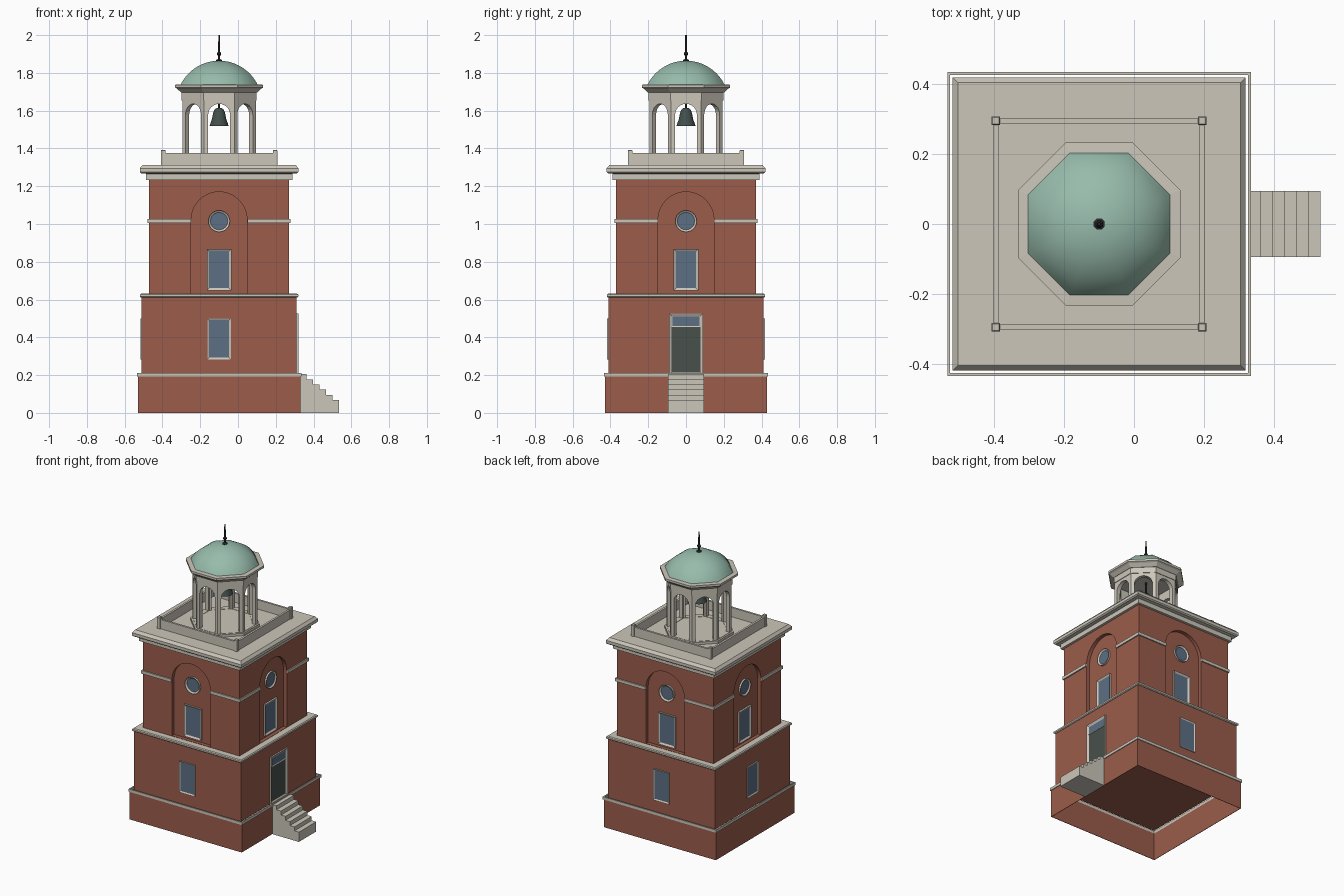
import bpy, bmesh, math
from mathutils import Matrix

if "Cube" in bpy.data.objects:
    bpy.data.objects.remove(bpy.data.objects["Cube"], do_unlink=True)

CX = -0.1  # tower axis


def material(name, rgb):
    m = bpy.data.materials.new(name)
    m.use_nodes = True
    col = (*rgb, 1.0)
    m.diffuse_color = col
    m.node_tree.nodes["Principled BSDF"].inputs["Base Color"].default_value = col
    return m


BRICK = material("red_brick", (0.33, 0.108, 0.07))
STONE = material("pale_stone", (0.6, 0.565, 0.49))
GLASS = material("blue_glass", (0.11, 0.16, 0.235))
COPPER = material("green_copper", (0.31, 0.5, 0.41))
DOOR = material("dark_door", (0.065, 0.08, 0.07))
BRONZE = material("dark_bronze", (0.055, 0.08, 0.07))
IRON = material("black_iron", (0.025, 0.028, 0.027))


def finish(name, bm, mats, turn=0.0, smooth=0):
    """Turn the part about the tower axis and make it an object."""
    bmesh.ops.transform(bm, verts=bm.verts,
                        matrix=Matrix.Translation((CX, 0, 0)) @ Matrix.Rotation(turn, 4, 'Z'))
    bmesh.ops.recalc_face_normals(bm, faces=bm.faces)
    me = bpy.data.meshes.new(name)
    bm.to_mesh(me)
    bm.free()
    for m in mats:
        me.materials.append(m)
    ob = bpy.data.objects.new(name, me)
    bpy.context.collection.objects.link(ob)
    if smooth:
        bpy.ops.object.select_all(action='DESELECT')
        ob.select_set(True)
        bpy.context.view_layer.objects.active = ob
        bpy.ops.object.shade_smooth_by_angle(angle=math.radians(smooth))
    return ob


def loft(name, profile, mat, sides=4, hollow=False, smooth=0):
    """Stack regular polygons of (apothem, z); hollow joins last ring to first."""
    bm = bmesh.new()
    rings = []
    for a, z in profile:
        r = a / math.cos(math.pi / sides)
        angles = [(i + 0.5) * math.tau / sides for i in range(sides)]
        rings.append([bm.verts.new((r * math.cos(t), r * math.sin(t), z)) for t in angles])
    pairs = list(zip(rings, rings[1:]))
    if hollow:
        pairs.append((rings[-1], rings[0]))
    else:
        bm.faces.new(rings[0])
        bm.faces.new(rings[-1])
    for lo, hi in pairs:
        for i in range(sides):
            j = (i + 1) % sides
            bm.faces.new((lo[i], lo[j], hi[j], hi[i]))
    return finish(name, bm, [mat], smooth=smooth)


def tube(name, outer, inner, z0, z1, mat, sides=4):
    return loft(name, [(outer, z0), (outer, z1), (inner, z1), (inner, z0)], mat, sides, True)


def prism(name, pts, near, far, mats, turn=0.0, border=0.0, sink=0.0):
    """Extrude an outline of (across, z) along y; border insets a sunken panel."""
    bm = bmesh.new()
    front = bm.faces.new([bm.verts.new((u, -far, z)) for u, z in pts])
    back = [bm.verts.new((u, -near, z)) for u, z in pts]
    bm.faces.new(back)
    f = list(front.verts)
    for i in range(len(f)):
        j = (i + 1) % len(f)
        bm.faces.new((f[i], f[j], back[j], back[i]))
    bm.normal_update()
    if border:
        bmesh.ops.recalc_face_normals(bm, faces=bm.faces)
        bmesh.ops.inset_region(bm, faces=[front], thickness=border, use_even_offset=True)
        front.material_index = 1
        bmesh.ops.translate(bm, verts=front.verts, vec=(0, sink, 0))
    return finish(name, bm, mats, turn)


def rect(half, z0, z1):
    return [(-half, z0), (half, z0), (half, z1), (-half, z1)]


def arch(half, z0, spring, n=20):
    curve = [(half * math.cos(math.pi * i / n), spring + half * math.sin(math.pi * i / n))
             for i in range(n + 1)]
    return [(-half, z0), (half, z0)] + curve


def cut(ob, cutter):
    mod = ob.modifiers.new("opening", 'BOOLEAN')
    mod.operation, mod.solver, mod.object = 'DIFFERENCE', 'EXACT', cutter
    bpy.context.view_layer.objects.active = ob
    bpy.ops.object.modifier_apply(modifier=mod.name)
    bpy.data.objects.remove(cutter, do_unlink=True)


# Open plinth with its thin ledge, and the lower storey
tube("plinth", 0.43, 0.427, 0, 0.195, BRICK)
tube("plinth_ledge", 0.435, 0.427, 0.193, 0.212, STONE)
loft("lower_storey", [(0.41, 0.2), (0.41, 0.615)], BRICK)
loft("storey_band", [(0.413, 0.61), (0.419, 0.615), (0.419, 0.626), (0.413, 0.631)], STONE)

# Upper storey with an arched recess on each side
upper = loft("upper_storey", [(0.371, 0.625), (0.371, 1.24)], BRICK)
RECESS = 0.346
for k in range(4):
    cut(upper, prism("recess_cutter", arch(0.148, 0.633, 1.022), RECESS, 0.5, [BRICK],
                     k * math.pi / 2))

# Windows, with the door taking the place of one lower window
circle = [(0.057 * math.cos(i * math.tau / 24), 1.015 + 0.057 * math.sin(i * math.tau / 24))
          for i in range(24)]
for k in range(4):
    a = k * math.pi / 2
    prism("round_window", circle, RECESS - 0.005, RECESS + 0.012, [STONE, GLASS], a, 0.011, 0.008)
    prism("upper_window", rect(0.065, 0.648, 0.868), RECESS - 0.005, RECESS + 0.012,
          [STONE, GLASS], a, 0.012, 0.008)
    if k != 1:
        prism("lower_window", rect(0.062, 0.283, 0.5), 0.4, 0.417, [STONE, GLASS], a, 0.009, 0.005)
side = math.pi / 2
prism("door", rect(0.09, 0.2, 0.527), 0.4, 0.419, [STONE, DOOR], side, 0.013, 0.007)
prism("door_transom", rect(0.077, 0.454, 0.514), 0.41, 0.415, [STONE, GLASS], side, 0.005, 0.002)

# Stone string course at the four corners of the upper storey
for k in range(4):
    bm = bmesh.new()
    bmesh.ops.create_cube(bm, size=1, matrix=Matrix.Translation((0.264, 0.264, 1.017))
                          @ Matrix.Diagonal((0.23, 0.23, 0.021, 1)))
    finish("string_course", bm, [STONE], k * math.pi / 2)

# Entrance steps
STEPS, RUN, RISE = 6, 0.0343, 0.0275
outline = [(0.43, 0)]
for i in range(STEPS):
    z = 0.205 - i * RISE
    outline += [(0.428 + i * RUN, z), (0.428 + (i + 1) * RUN, z)]
outline.append((outline[-1][0], 0))
prism("entrance_steps", outline, -0.095, 0.095, [STONE])

# Cornice, roof deck and parapet
loft("cornice", [(0.388, 1.234), (0.388, 1.266), (0.412, 1.268), (0.42, 1.275),
                 (0.42, 1.295), (0.405, 1.313)], STONE)
tube("parapet", 0.302, 0.288, 1.31, 1.377, STONE)
for sx in (-1, 1):
    for sy in (-1, 1):
        bm = bmesh.new()
        bmesh.ops.create_cube(bm, size=1, matrix=Matrix.Translation((sx * 0.296, sy * 0.296, 1.35))
                              @ Matrix.Diagonal((0.024, 0.024, 0.078, 1)))
        top = max(bm.faces, key=lambda f: f.calc_center_median().z)
        bmesh.ops.inset_region(bm, faces=[top], thickness=0.004, depth=0.004)
        finish("parapet_post", bm, [STONE])

# Eight-sided belfry with arched openings
loft("belfry_floor", [(0.205, 1.31), (0.205, 1.33)], STONE, 8)
belfry = tube("belfry_arcade", 0.194, 0.166, 1.325, 1.7, STONE, 8)
for k in range(4):
    cut(belfry, prism("arch_cutter", arch(0.058, 1.332, 1.578, 12), -0.3, 0.3, [STONE],
                      k * math.pi / 4))
tube("belfry_frieze", 0.198, 0.17, 1.655, 1.7, STONE, 8)
loft("belfry_eave", [(0.2, 1.695), (0.222, 1.716), (0.233, 1.722), (0.233, 1.737),
                     (0.2, 1.739)], STONE, 8)

# Dome as a spherical arc on eight sides
R, BASE = 0.2275, 0.158 - 0.058
low = math.asin(BASE / R)
steps = [low + (math.pi / 2 - 0.03 - low) * i / 10 for i in range(11)]
loft("dome", [(R * math.cos(t), 1.737 + R * math.sin(t) - BASE) for t in steps], COPPER, 8,
     smooth=50)

# Finial and bell
loft("finial", [(0.016, 1.855), (0.016, 1.868), (0.006, 1.873), (0.0055, 1.89), (0.011, 1.897),
                (0.011, 1.905), (0.0055, 1.912), (0.004, 2.0)], IRON, 8)
loft("bell", [(0.05, 1.52), (0.047, 1.53), (0.038, 1.555), (0.031, 1.59), (0.025, 1.605),
              (0.012, 1.615)], BRONZE, 16, smooth=40)
loft("bell_hanger", [(0.005, 1.61), (0.005, 1.7)], IRON, 8)
